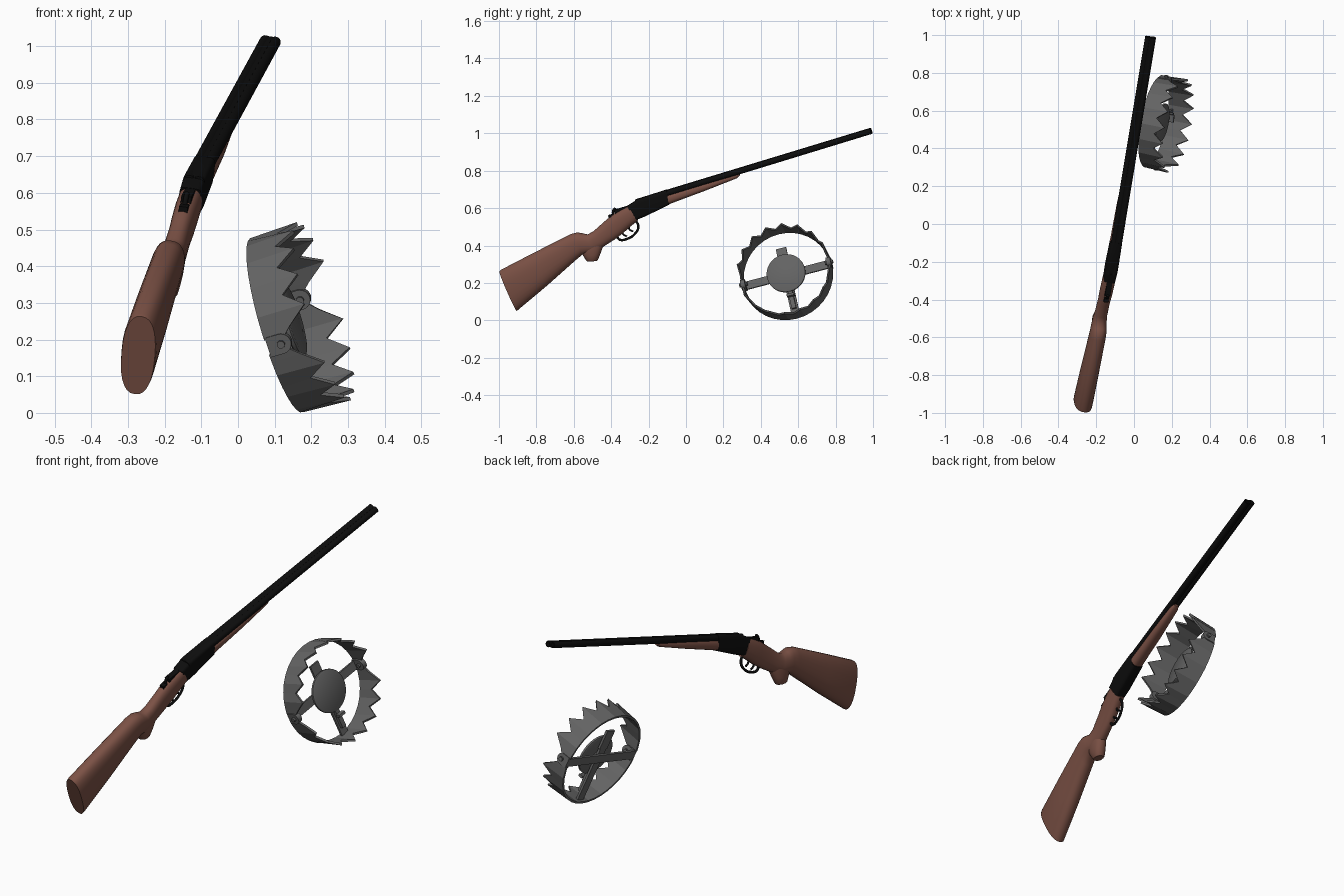
import bpy, bmesh, math
from mathutils import Vector, Matrix

if "Cube" in bpy.data.objects:
    bpy.data.objects.remove(bpy.data.objects["Cube"], do_unlink=True)


def material(name, r, g, b):
    m = bpy.data.materials.new(name)
    m.use_nodes = True
    m.diffuse_color = (r, g, b, 1)
    m.node_tree.nodes["Principled BSDF"].inputs["Base Color"].default_value = (r, g, b, 1)
    return m


WOOD = material("walnut brown", 0.2, 0.083, 0.06)
BLACK = material("gun black", 0.004, 0.004, 0.004)
STEEL = material("dark steel", 0.125, 0.125, 0.125)


def frame(x_axis, z_hint, origin):
    """Right-handed placement matrix from a forward axis and a rough up axis."""
    x = Vector(x_axis).normalized()
    y = Vector(z_hint).cross(x).normalized()
    rot = Matrix((x, y, x.cross(y))).transposed()
    return Matrix.Translation(origin) @ rot.to_4x4()


# Gun space: x towards the muzzle, z up, origin at the muzzle
GUN = frame((0.157, 0.945, 0.288), (0.098, -0.307, 0.947), (0.088, 0.99, 1.013))
# Trap space: x along the hinges, z towards the teeth
TRAP = frame((0.109, 0.963, 0.252), (0.945, -0.18, 0.28), (0.105, 0.543, 0.239))


def finish(name, bm, mat, place, smooth=True):
    bmesh.ops.recalc_face_normals(bm, faces=bm.faces)
    mesh = bpy.data.meshes.new(name)
    bm.to_mesh(mesh)
    bm.free()
    mesh.materials.append(mat)
    ob = bpy.data.objects.new(name, mesh)
    bpy.context.collection.objects.link(ob)
    ob.matrix_world = place
    if smooth:
        bpy.ops.object.select_all(action='DESELECT')
        ob.select_set(True)
        bpy.context.view_layer.objects.active = ob
        bpy.ops.object.shade_smooth_by_angle(angle=math.radians(40))
    return ob


def skin(bm, rings):
    """Join rings of points with quads and cap both ends."""
    rows = [[bm.verts.new(p) for p in ring] for ring in rings]
    n = len(rows[0])
    for a, b in zip(rows, rows[1:]):
        for i in range(n):
            j = (i + 1) % n
            bm.faces.new((a[i], a[j], b[j], b[i]))
    bm.faces.new(rows[0])
    bm.faces.new(rows[-1])


def loft(name, sections, mat, power, sides=28):
    """Sections: (x, z) of one edge, (x, z) of the other edge, half width."""
    def bend(t):
        return math.copysign(abs(t) ** (2 / power), t)
    rings = []
    for x0, z0, x1, z1, half in sections:
        p, q = Vector((x0, 0, z0)), Vector((x1, 0, z1))
        mid, arm = (p + q) / 2, (p - q) / 2
        ring = []
        for i in range(sides):
            t = math.tau * i / sides
            ring.append(mid + arm * bend(math.cos(t)) + Vector((0, half * bend(math.sin(t)), 0)))
        rings.append(ring)
    bm = bmesh.new()
    skin(bm, rings)
    return finish(name, bm, mat, GUN)


def lathe(name, profile, centre, axis, mat, place, sides=24):
    """Profile: (radius, distance) along axis 'X' or 'Z'."""
    rings = []
    for r, d in profile:
        ring = []
        for i in range(sides):
            c, s = r * math.cos(math.tau * i / sides), r * math.sin(math.tau * i / sides)
            ring.append(Vector(centre) + Vector((d, c, s) if axis == 'X' else (c, s, d)))
        rings.append(ring)
    bm = bmesh.new()
    skin(bm, rings)
    return finish(name, bm, mat, place)


def box(name, low, high, mat, place):
    low, high = Vector(low), Vector(high)
    bm = bmesh.new()
    size = Matrix.Diagonal((high - low).to_4d())
    bmesh.ops.create_cube(bm, size=1, matrix=Matrix.Translation((low + high) / 2) @ size)
    return finish(name, bm, mat, place, False)


def rod(name, points, radius, mat):
    """Round bar along a smooth path in the gun's middle plane."""
    curve = bpy.data.curves.new(name, 'CURVE')
    curve.dimensions = '3D'
    curve.bevel_depth = radius
    curve.bevel_resolution = 2
    curve.use_fill_caps = True
    curve.resolution_u = 5
    sp = curve.splines.new('BEZIER')
    sp.bezier_points.add(len(points) - 1)
    for bp, (x, z) in zip(sp.bezier_points, points):
        bp.co = (x, 0, z)
        bp.handle_left_type = bp.handle_right_type = 'AUTO'
    curve.materials.append(mat)
    ob = bpy.data.objects.new(name, curve)
    bpy.context.collection.objects.link(ob)
    ob.matrix_world = GUN


# Barrels, hollow at the muzzle, with a rib between them
for side, label in ((1, "left"), (-1, "right")):
    lathe(label + "_barrel", [(0.0165, -1.33), (0.0155, 0), (0.0115, 0), (0.0115, -0.06)],
          (0, side * 0.0135, 0), 'X', BLACK, GUN)
box("barrel_rib", (-1.3, -0.006, -0.01), (-0.002, 0.006, 0.0145), BLACK, GUN)

# Receiver, top tang and opening lever
loft("receiver", [(-1.38, -0.003, -1.353, -0.089, 0.031), (-1.31, 0.016, -1.3, -0.084, 0.033),
                  (-1.149, 0.018, -1.161, -0.062, 0.031)], BLACK, 5)
box("top_tang", (-1.455, -0.014, -0.05), (-1.36, 0.014, -0.004), BLACK, GUN)
box("opening_lever", (-1.495, -0.012, -0.06), (-1.465, 0.012, -0.022), BLACK, GUN)
rod("lever_spur", [(-1.47, -0.03), (-1.462, -0.008), (-1.447, 0.004)], 0.007, BLACK)

# Wooden fore-end under the barrels
loft("fore_end", [(-1.155, -0.005, -1.16, -0.06, 0.031), (-0.95, -0.005, -0.95, -0.047, 0.028),
                  (-0.77, -0.005, -0.77, -0.033, 0.021), (-0.75, -0.005, -0.75, -0.024, 0.014)], WOOD, 2.6)

# Stock with its pistol grip
loft("stock", [(-1.372, -0.003, -1.35, -0.095, 0.0335), (-1.425, -0.013, -1.4, -0.115, 0.034),
               (-1.473, -0.026, -1.45, -0.138, 0.033), (-1.525, -0.048, -1.5, -0.156, 0.031),
               (-1.6, -0.082, -1.58, -0.178, 0.033), (-1.635, -0.088, -1.63, -0.19, 0.037),
               (-1.66, -0.074, -1.665, -0.187, 0.041), (-1.683, -0.062, -1.695, -0.184, 0.043),
               (-1.72, -0.06, -1.74, -0.203, 0.044), (-1.94, -0.098, -1.93, -0.289, 0.047),
               (-2.138, -0.134, -2.114, -0.366, 0.048), (-2.148, -0.139, -2.124, -0.37, 0.046)], WOOD, 2.4)
loft("pistol_grip", [(-1.54, -0.125, -1.69, -0.12, 0.03), (-1.572, -0.172, -1.697, -0.165, 0.035),
                     (-1.597, -0.205, -1.69, -0.195, 0.032), (-1.62, -0.232, -1.684, -0.217, 0.028),
                     (-1.627, -0.238, -1.682, -0.223, 0.023)], WOOD, 2.2)

# Trigger guard and the two triggers
rod("trigger_guard", [(-1.486, -0.14), (-1.477, -0.165), (-1.44, -0.173), (-1.39, -0.16),
                      (-1.358, -0.125), (-1.365, -0.085)], 0.0065, BLACK)
for i, x in enumerate((-1.4, -1.44)):
    z = -0.1 - 0.015 * i
    rod("trigger_%d" % (i + 1), [(x, z), (x - 0.01, z - 0.025), (x + 0.006, z - 0.045)], 0.005, BLACK)

# Two toothed jaws, each a half ring hinged at its ends
for side, label in ((1, "upper"), (-1, "lower")):
    bm = bmesh.new()
    rows = []
    for step in range(19):
        angle = math.radians(min(max(step * 10, 5), 175)) * side
        tip = step % 2 == 0
        if step in (0, 18):
            height, radius = 0.06, 0.242
        else:
            height, radius = (0.137, 0.249) if tip else (0.082, 0.24)
        c, s = math.cos(angle), math.sin(angle)
        rows.append((bm.verts.new((0.243 * c, 0.243 * s, 0)),
                     bm.verts.new((radius * c, radius * s, height))))
    for a, b in zip(rows, rows[1:]):
        bm.faces.new((a[0], b[0], b[1], a[1]))
    jaw = finish(label + "_jaw", bm, STEEL, TRAP, False)
    mod = jaw.modifiers.new("thickness", 'SOLIDIFY')
    mod.thickness = 0.01
    mod.offset = 0

# Hinge lugs with bolts
for side, label in ((1, "rear"), (-1, "front")):
    x = side * 0.238
    box(label + "_hinge_plate", (x - 0.012, -0.028, 0.004), (x + 0.012, 0.028, 0.042), STEEL, TRAP)
    lathe(label + "_hinge_eye", [(0.028, -0.012), (0.028, 0.012)], (x, 0, 0.042), 'X', STEEL, TRAP)
    lathe(label + "_hinge_bolt", [(0.011, -0.022), (0.011, 0.022)], (x, 0, 0.042), 'X', STEEL, TRAP, 8)

# Crossed base bars, trigger plate and its catch
box("hinge_bar", (-0.24, -0.022, 0.004), (0.24, 0.022, 0.016), STEEL, TRAP)
box("cross_bar", (-0.022, -0.24, 0.016), (0.022, 0.05, 0.028), STEEL, TRAP)
box("cross_bar_end", (-0.028, 0.05, 0.016), (0.028, 0.15, 0.028), STEEL, TRAP)
lathe("trigger_plate", [(0.098, 0.036), (0.105, 0.04), (0.105, 0.05), (0.098, 0.054)],
      (0, 0, 0), 'Z', STEEL, TRAP, 32)
lathe("plate_post", [(0.025, 0.016), (0.025, 0.045)], (0, 0, 0), 'Z', STEEL, TRAP, 12)
box("catch_block", (-0.012, -0.2, 0.028), (0.012, -0.1, 0.045), STEEL, TRAP)
box("catch_pin", (-0.02, -0.135, 0.045), (0.02, -0.122, 0.07), STEEL, TRAP)
